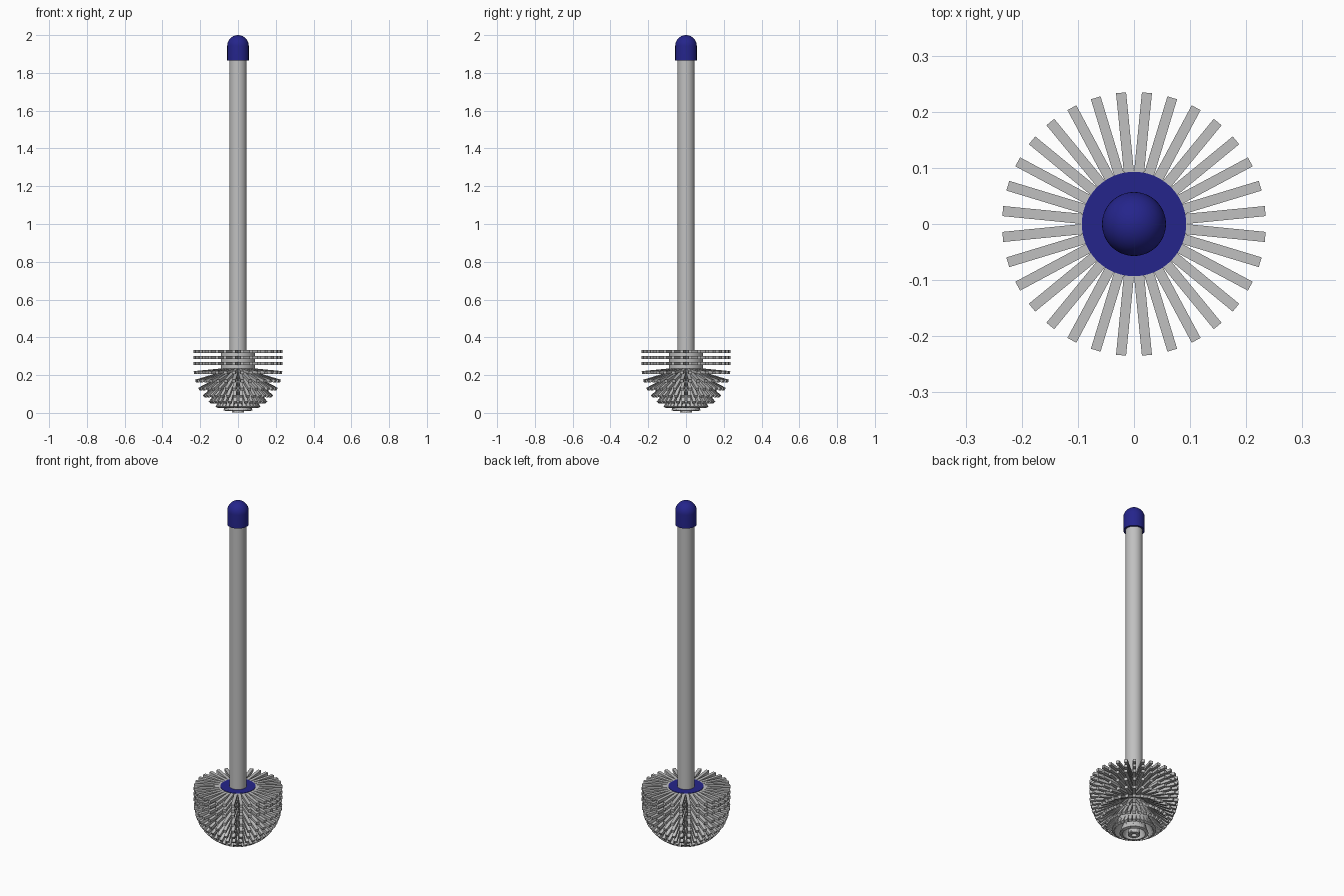
import bpy, bmesh, math
from mathutils import Matrix, Vector

if "Cube" in bpy.data.objects:
    bpy.data.objects.remove(bpy.data.objects["Cube"])


def material(name, color):
    m = bpy.data.materials.new(name)
    m.diffuse_color = (*color, 1)
    m.use_nodes = True
    m.node_tree.nodes["Principled BSDF"].inputs["Base Color"].default_value = (*color, 1)
    return m


blue = material("navy blue", (0.018, 0.018, 0.26))
grey = material("light grey", (0.53, 0.53, 0.53))


def add_object(name, bm, mat, smooth=False):
    bmesh.ops.recalc_face_normals(bm, faces=bm.faces)
    mesh = bpy.data.meshes.new(name)
    bm.to_mesh(mesh)
    bm.free()
    mesh.materials.append(mat)
    ob = bpy.data.objects.new(name, mesh)
    bpy.context.collection.objects.link(ob)
    if smooth:
        bpy.ops.object.select_all(action='DESELECT')
        ob.select_set(True)
        bpy.context.view_layer.objects.active = ob
        bpy.ops.object.shade_smooth_by_angle(angle=math.radians(35))
    return ob


def lathe(name, profile, mat, steps=48):
    """Spin a profile of (radius, height) points around z."""
    bm = bmesh.new()
    verts = [bm.verts.new((r, 0, z)) for r, z in profile]
    edges = [bm.edges.new(pair) for pair in zip(verts, verts[1:])]
    bmesh.ops.spin(bm, geom=verts + edges, cent=(0, 0, 0), axis=(0, 0, 1),
                   angle=math.tau, steps=steps)
    bmesh.ops.remove_doubles(bm, verts=bm.verts, dist=1e-5)
    return add_object(name, bm, mat, True)


def arc(radius, center, start, end, n=12):
    angles = [math.radians(start + (end - start) * i / n) for i in range(n + 1)]
    return [(radius * math.cos(a), center + radius * math.sin(a)) for a in angles]


# Handle with a domed end cap
lathe("handle", [(0, 0.3), (0.046, 0.3), (0.046, 1.88), (0, 1.88)], grey)
lathe("end_cap", [(0, 1.865), (0.057, 1.865)] + arc(0.057, 1.943, 0, 90), blue)

# Brush core: rounded body under a coloured disc
CENTRE, REACH, THICK = 0.236, 0.235, 0.018
lathe("brush_core", arc(0.09, CENTRE, -90, 0) + [(0.09, 0.328), (0, 0.328)], grey)
lathe("core_disc", [(0, 0.327), (0.093, 0.327), (0.093, 0.334), (0, 0.334)], blue)

# Bristles: straight rings above a hemisphere of tilted rings
COUNT = 32
STEP = math.tau / COUNT


def bristle_rings(name, rings, inner):
    bm = bmesh.new()
    length = REACH - inner
    for height, tilt in rings:
        for i in range(COUNT):
            place = (Matrix.Translation((0, 0, height))
                     @ Matrix.Rotation((i + 0.5) * STEP, 4, 'Z')
                     @ Matrix.Rotation(tilt, 4, 'Y')
                     @ Matrix.Translation((inner + length / 2, 0, 0))
                     @ Matrix.Diagonal(Vector((length, THICK, THICK * 0.9, 1))))
            bmesh.ops.create_cube(bm, size=1, matrix=place)
    return add_object(name, bm, grey)


bristle_rings("straight_bristles", [(z, 0) for z in (0.324, 0.293, 0.262)], 0.08)
bristle_rings("tilted_bristles", [(CENTRE, (k + 0.5) * STEP) for k in range(8)], 0.08)
